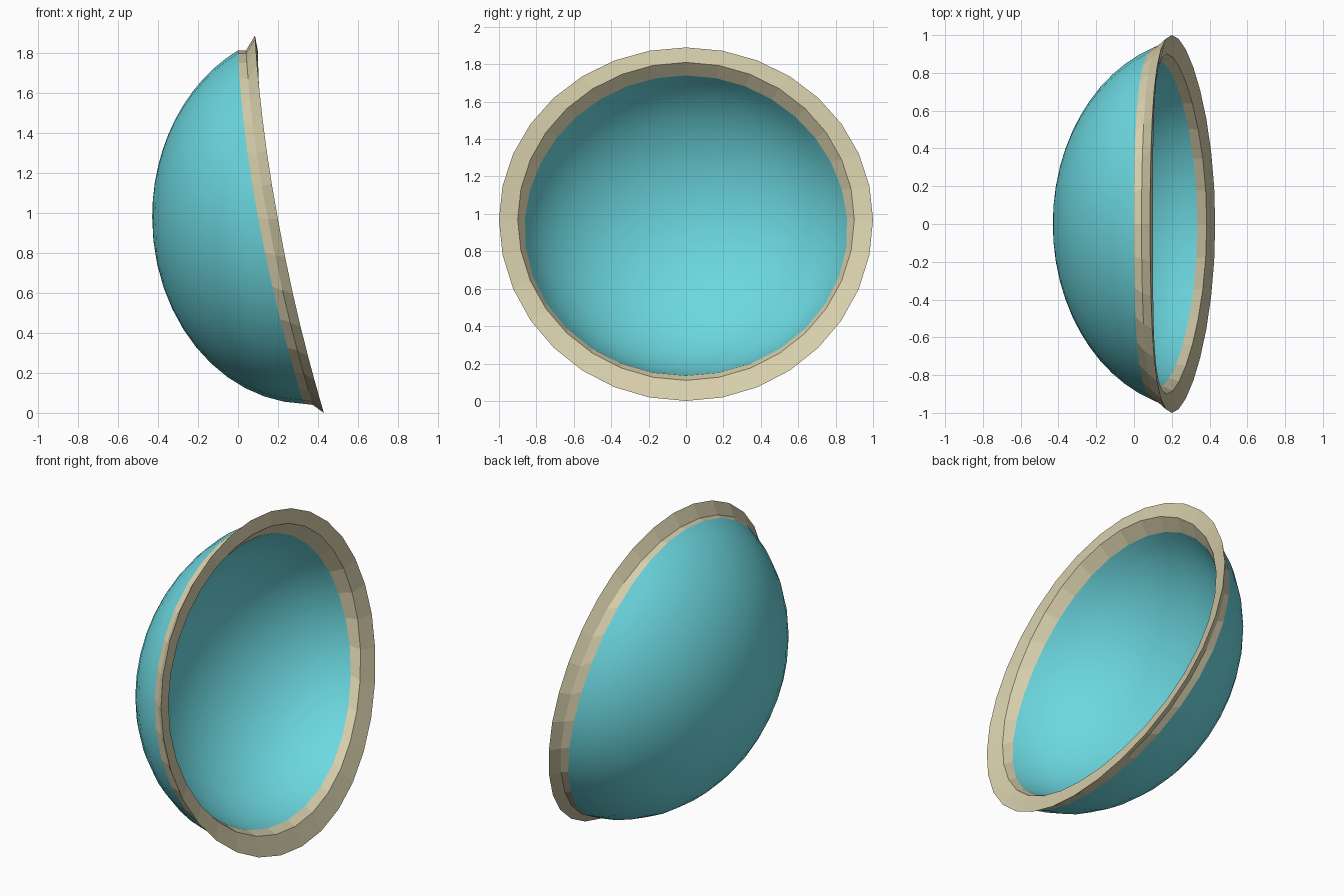
import bpy, math

if "Cube" in bpy.data.objects:
    bpy.data.objects.remove(bpy.data.objects["Cube"])

SEG = 32      # sides around the opening
RINGS = 12    # rings from pole to edge
ANGLES = [2 * math.pi * i / SEG for i in range(SEG)]


def material(name, rgb):
    m = bpy.data.materials.new(name)
    m.diffuse_color = (*rgb, 1)
    m.use_nodes = True
    m.node_tree.nodes["Principled BSDF"].inputs["Base Color"].default_value = m.diffuse_color
    return m


def lean(xs, t):
    """Depth of a ring at angle t, from its x at the top, sides and bottom."""
    top, mid, bottom = xs
    s = math.sin(t)
    return mid + (top - bottom) / 2 * s + ((top + bottom) / 2 - mid) * s * s


def rim_ring(half_width, z_top, z_bottom, xs, zc=0.97):
    pts = []
    for t in ANGLES:
        s = math.sin(t)
        half = z_top - zc if s > 0 else zc - z_bottom
        pts.append((lean(xs, t), half_width * math.cos(t), zc + half * s))
    return pts


def dome_rings(axes, xs, cx=0.35, cz=0.98):
    """Rings on an ellipsoid from near its pole to a slanted, curved edge."""
    ax, ay, az = axes
    rings = []
    for k in range(1, RINGS + 1):
        ring = []
        for t in ANGLES:
            p = math.acos((cx - lean(xs, t)) / ax) * k / RINGS
            ring.append((cx - ax * math.cos(p),
                         ay * math.sin(p) * math.cos(t),
                         cz + az * math.sin(p) * math.sin(t)))
        rings.append(ring)
    return rings, (cx - ax, 0, cz)


def loft(name, rings, mat, pole=None, flip=False, smooth=False):
    verts = [p for r in rings for p in r]
    faces = []
    for i in range(len(rings) - 1):
        for j in range(SEG):
            k = (j + 1) % SEG
            a, b = i * SEG, (i + 1) * SEG
            faces.append((a + j, a + k, b + k, b + j))
    if pole:
        verts.append(pole)
        faces += [(len(verts) - 1, (j + 1) % SEG, j) for j in range(SEG)]
    if flip:
        faces = [f[::-1] for f in faces]
    me = bpy.data.meshes.new(name)
    me.from_pydata(verts, [], faces)
    me.materials.append(mat)
    me.polygons.foreach_set("use_smooth", [smooth] * len(me.polygons))
    me.update()
    ob = bpy.data.objects.new(name, me)
    bpy.context.collection.objects.link(ob)
    return ob


cyan = material("cyan", (0.15, 0.69, 0.75))
tan = material("tan", (0.68, 0.62, 0.41))

# Outer and inner skins of the dome
outer, outer_pole = dome_rings((0.78, 0.985, 0.935), (0.0, 0.10, 0.33))
inner, inner_pole = dome_rings((0.71, 0.91, 0.845), (0.04, 0.12, 0.335))
loft("dome_outside", outer, cyan, outer_pole, smooth=True)
loft("dome_inside", inner, cyan, inner_pole, flip=True, smooth=True)

# Rim: band, flared lip, front face and inner wall
loft("rim", [
    outer[-1],
    rim_ring(0.955, 1.815, 0.04, (0.04, 0.15, 0.375)),
    rim_ring(1.0, 1.89, 0.0, (0.085, 0.20, 0.43)),
    rim_ring(0.90, 1.81, 0.11, (0.10, 0.175, 0.385)),
    inner[-1],
], tan)
